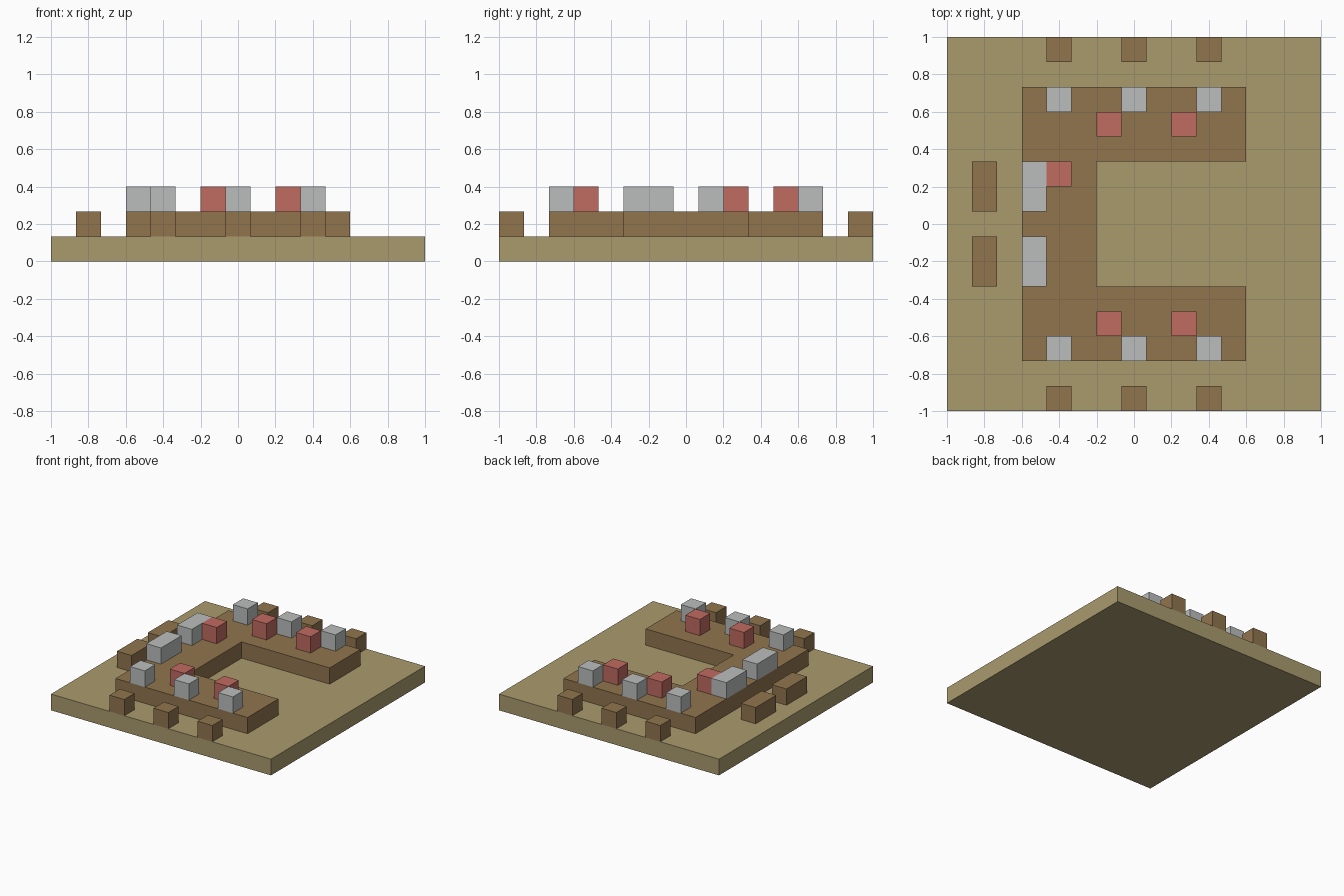
import bpy
import bmesh

U = 2 / 15  # one block; positions below are counted in blocks

cube = bpy.data.objects.get("Cube")
if cube:
    bpy.data.objects.remove(cube, do_unlink=True)


def material(name, rgb):
    mat = bpy.data.materials.new(name)
    mat.use_nodes = True
    mat.diffuse_color = (*rgb, 1)
    mat.node_tree.nodes["Principled BSDF"].inputs["Base Color"].default_value = (*rgb, 1)
    return mat


SAND = material("sand", (0.40, 0.325, 0.155))
WOOD = material("wood_brown", (0.28, 0.178, 0.076))
GREY = material("light_grey", (0.50, 0.51, 0.51))
RED = material("soft_red", (0.53, 0.147, 0.119))


def prism(name, outline, level, mat):
    """Extrude a counter-clockwise outline one block upward from a level."""
    bm = bmesh.new()
    verts = [bm.verts.new((x * U - 1, y * U - 1, level * U)) for x, y in outline]
    face = bm.faces.new(verts)
    top = bmesh.ops.extrude_face_region(bm, geom=[face])["geom"]
    moved = [g for g in top if isinstance(g, bmesh.types.BMVert)]
    bmesh.ops.translate(bm, verts=moved, vec=(0, 0, U))
    bmesh.ops.recalc_face_normals(bm, faces=bm.faces)
    mesh = bpy.data.meshes.new(name)
    bm.to_mesh(mesh)
    bm.free()
    mesh.materials.append(mat)
    obj = bpy.data.objects.new(name, mesh)
    bpy.context.collection.objects.link(obj)
    return obj


def block(name, x, y, level, mat, w=1, d=1):
    return prism(name, [(x, y), (x + w, y), (x + w, y + d), (x, y + d)], level, mat)


# Ground slab and U-shaped table
block("floor", 0, 0, 0, SAND, 15, 15)
prism("table", [(3, 2), (12, 2), (12, 5), (6, 5), (6, 10), (12, 10), (12, 13), (3, 13)], 1, WOOD)

# Seats and items along the front and back arms
for side, seat_y, grey_y, red_y in (("front", 0, 2, 3), ("back", 14, 12, 11)):
    for i, x in enumerate((4, 7, 10), 1):
        block(f"{side}_stool_{i}", x, seat_y, 1, WOOD)
        block(f"{side}_grey_box_{i}", x, grey_y, 2, GREY)
    for i, x in enumerate((6, 9), 1):
        block(f"{side}_red_box_{i}", x, red_y, 2, RED)

# Benches and long boxes on the right side, with a single red box
for i, y in enumerate((5, 8), 1):
    block(f"right_bench_{i}", 1, y, 1, WOOD, d=2)
    block(f"right_grey_box_{i}", 3, y, 2, GREY, d=2)
block("right_red_box", 4, 9, 2, RED)
